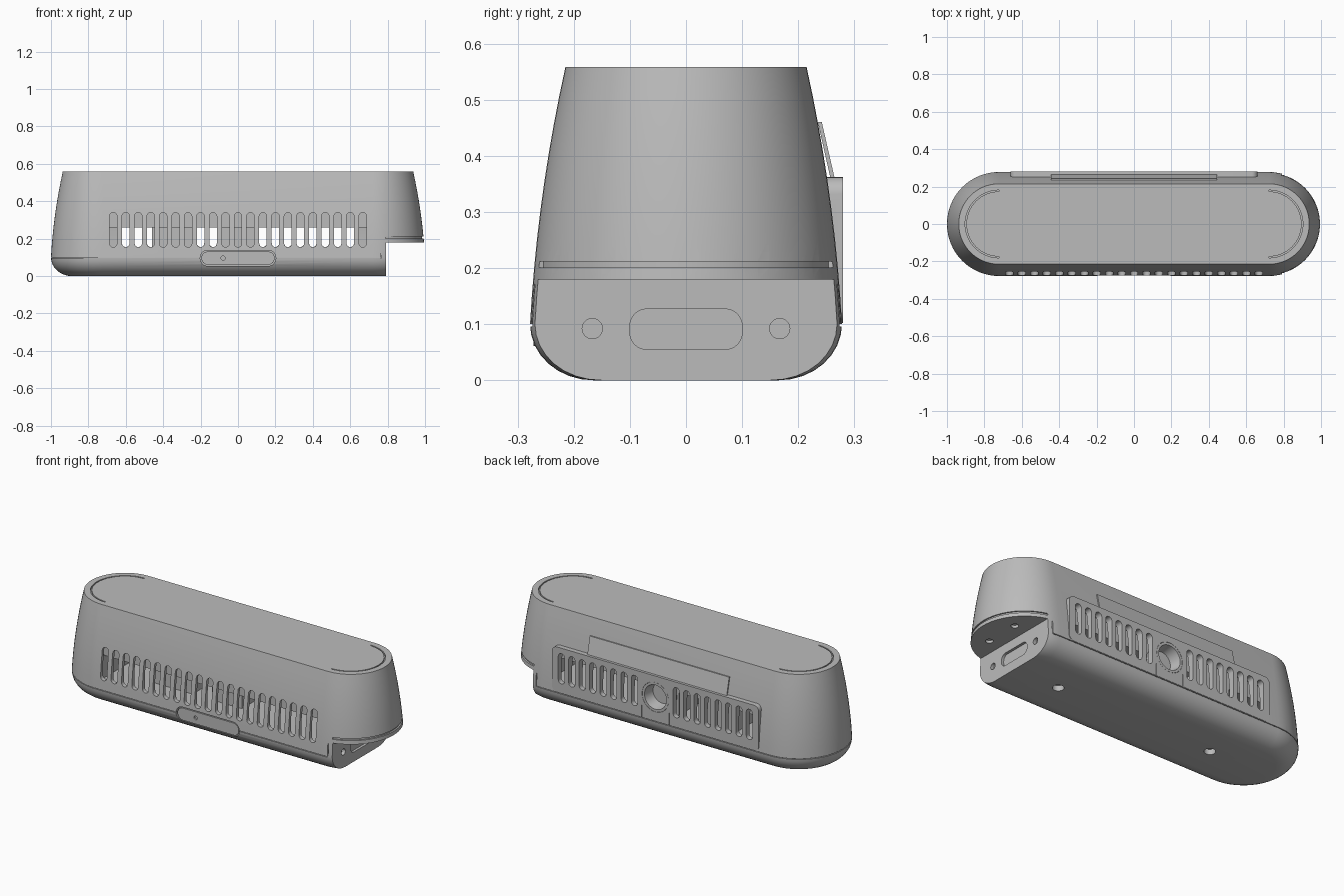
import bpy, bmesh, math

cube = bpy.data.objects.get("Cube")
if cube:
    bpy.data.objects.remove(cube)

HALF = 0.722   # half length of the straight sides
SIDE = 0.278   # largest end radius

grey = bpy.data.materials.new("plain_grey")
grey.use_nodes = True
COLOUR = (0.5, 0.5, 0.5, 1)
grey.diffuse_color = COLOUR
grey.node_tree.nodes["Principled BSDF"].inputs["Base Color"].default_value = COLOUR


def make(name, bm):
    bmesh.ops.recalc_face_normals(bm, faces=bm.faces)
    mesh = bpy.data.meshes.new(name)
    bm.to_mesh(mesh)
    bm.free()
    mesh.materials.append(grey)
    obj = bpy.data.objects.new(name, mesh)
    bpy.context.collection.objects.link(obj)
    return obj


def prism(bm, w, h, corner, centre, start, end, axis, steps=8):
    """Rounded rectangle extruded along an axis."""
    place = {"x": lambda u, v, d: (d, u, v), "y": lambda u, v, d: (u, d, v),
             "z": lambda u, v, d: (u, v, d)}[axis]
    outline = []
    for q, (sx, sy) in enumerate([(1, 1), (-1, 1), (-1, -1), (1, -1)]):
        for i in range(steps + 1 if corner else 1):
            a = math.pi / 2 * (q + i / steps)
            p = (centre[0] + sx * (w / 2 - corner) + corner * math.cos(a),
                 centre[1] + sy * (h / 2 - corner) + corner * math.sin(a))
            if not outline or math.dist(p, outline[-1]) > 1e-5:
                outline.append(p)
    if math.dist(outline[0], outline[-1]) < 1e-5:
        outline.pop()
    extrude(bm, outline, start, end, place)


def extrude(bm, outline, start, end, place):
    a = [bm.verts.new(place(u, v, start)) for u, v in outline]
    b = [bm.verts.new(place(u, v, end)) for u, v in outline]
    n = len(a)
    bm.faces.new(a)
    bm.faces.new(b[::-1])
    for i in range(n):
        bm.faces.new((a[i], b[i], b[(i + 1) % n], a[(i + 1) % n]))


def stadium(steps=32, half=HALF):
    """Pairs of (centre x, angle) round a stadium."""
    path = [(half, math.pi * (i / steps - 0.5)) for i in range(steps + 1)]
    path += [(-half, math.pi * (i / steps + 0.5)) for i in range(steps + 1)]
    return path


def loft(bm, path, profile, closed_path=True, closed_profile=False):
    """Sweep a (radius, z) profile round a path and cap the open ends."""
    rows = [[bm.verts.new((cx + r * math.cos(a), r * math.sin(a), z))
             for cx, a in path] for r, z in profile]
    n, m = len(path), len(profile)
    for j in range(m if closed_profile else m - 1):
        for i in range(n if closed_path else n - 1):
            k, l = (i + 1) % n, (j + 1) % m
            bm.faces.new((rows[j][i], rows[j][k], rows[l][k], rows[l][i]))
    if not closed_profile:
        bm.faces.new(rows[0])
        bm.faces.new(rows[-1])
    elif not closed_path:
        bm.faces.new([row[0] for row in rows])
        bm.faces.new([row[-1] for row in rows])


def groove(bm, path, r0, r1, z0, z1):
    loft(bm, path, [(r0, z0), (r1, z0), (r1, z1), (r0, z1)], False, True)


def combine(target, bm, operation="DIFFERENCE"):
    cutter = make("cutter", bm)
    cutter.hide_render = True
    mod = target.modifiers.new("combine", "BOOLEAN")
    mod.object, mod.operation, mod.solver = cutter, operation, "EXACT"
    bpy.context.view_layer.update()
    graph = bpy.context.evaluated_depsgraph_get()
    mesh = bpy.data.meshes.new_from_object(target.evaluated_get(graph))
    target.modifiers.clear()
    target.data = mesh
    bpy.data.objects.remove(cutter)


# Housing: rounded base running into a gently tapering stadium
profile = [(SIDE - 0.113 + 0.113 * math.sin(t), 0.1 - 0.1 * math.cos(t))
           for t in (math.pi / 2 * i / 8 for i in range(9))]
for i in range(1, 10):
    t = i / 9
    profile.append((SIDE - 0.025 * t - 0.038 * t * t, 0.1 + 0.458 * t))
bm = bmesh.new()
loft(bm, stadium(), profile)
housing = make("housing", bm)

# Flat raised pad on the back
bm = bmesh.new()
prism(bm, 1.32, 0.26, 0.03, (0, 0.232), 0.15, 0.2795, "y")
combine(housing, bm, "UNION")

# Hollow inside and the step under the right end
bm = bmesh.new()
section = [(0.25, 0.13), (0.25, 0.24), (0.236, 0.35), (0.2, 0.35), (0.2, 0.26)]
section += [(-y, z) for y, z in reversed(section)]
extrude(bm, section, -0.715, 0.715, lambda u, v, d: (d, u, v))
prism(bm, 1, 0.38, 0, (0, -0.01), 0.79, 1.2, "x")
combine(housing, bm)

# Vent slots, screw holes, port and lid groove
PITCH = 0.0667
bm = bmesh.new()
for k in range(-10, 11):
    prism(bm, 0.04, 0.185, 0.02, (k * PITCH, 0.247), -0.4, -0.22, "y", 5)
    if 2 <= abs(k) <= 9:
        prism(bm, 0.04, 0.175, 0.02, (k * PITCH, 0.243), 0.225, 0.4, "y", 5)
for s in (-1, 1):
    prism(bm, 0.06, 0.06, 0.03, (s * 0.5, 0), -0.1, 0.03, "z")
    prism(bm, 0.04, 0.04, 0.02, (0.87, s * 0.1), 0.1, 0.195, "z")
    prism(bm, 0.036, 0.036, 0.018, (s * 0.167, 0.092), 0.77, 0.85, "x")
    arc = [(s * HALF, a) for c, a in stadium() if c * s > 0]
    groove(bm, arc, 0.174, 0.181, 0.546, 0.6)
prism(bm, 0.2, 0.072, 0.03, (0, 0.091), 0.775, 0.85, "x")
combine(housing, bm)

# Seams between base, cover and end cap
bm = bmesh.new()
half_turn = math.pi / 2
seam = [(0.765, half_turn)] + stadium()[33:] + [(0.765, -half_turn)]
groove(bm, seam, 0.27, 0.3, 0.096, 0.1)
limit = math.acos((0.79 - HALF) / SIDE)
end_arc = [(HALF, limit * (i / 16 - 1)) for i in range(33)]
groove(bm, end_arc, 0.262, 0.3, 0.201, 0.212)
combine(housing, bm)
bm = bmesh.new()
for s in (-1, 1):
    prism(bm, 0.005, 0.076, 0, (0.765, 0.134), s * 0.265, s * 0.3, "y")
    prism(bm, 0.004, 0.07, 0, (s * 0.088, 0.137), 0.272, 0.3, "y")
combine(housing, bm)

# Recesses for the button and the round socket
bm = bmesh.new()
prism(bm, 0.404, 0.084, 0.04, (0, 0.096), -0.4, -0.255, "y")
prism(bm, 0.17, 0.17, 0.085, (0, 0.24), 0.2, 0.4, "y", 12)
combine(housing, bm)

# Button with its pinhole
bm = bmesh.new()
prism(bm, 0.39, 0.07, 0.033, (0, 0.096), -0.272, -0.25, "y")
button = make("front_button", bm)
bm = bmesh.new()
prism(bm, 0.022, 0.022, 0.011, (-0.08, 0.096), -0.3, -0.262, "y")
combine(button, bm)

# Socket ring with a shallow conical well
bm = bmesh.new()
loft(bm, stadium(24, 0), [(0.084, 0.19), (0.084, 0.279), (0.07, 0.279), (0.06, 0.215)])
bmesh.ops.remove_doubles(bm, verts=bm.verts, dist=1e-5)
for v in bm.verts:
    v.co = (v.co.x, v.co.z, v.co.y + 0.24)
socket = make("back_socket", bm)

# Inner modules behind the vents
for name, x, w in (("inner_module", 0, 0.19), ("inner_board", -0.34, 0.24)):
    bm = bmesh.new()
    prism(bm, w, 0.14, 0, (x, 0.195), -0.1, 0.2, "y")
    make(name, bm)

# Thin label plate lying on the slope above the pad
bm = bmesh.new()
plate = [(0.235, 0.46), (0.242, 0.46), (0.2645, 0.362), (0.257, 0.362)]
extrude(bm, plate, -0.445, 0.445, lambda u, v, d: (d, u, v))
make("back_plate", bm)

# Smooth curves with crisp edges
for obj in bpy.context.collection.objects:
    if obj.type == "MESH":
        obj.data.shade_smooth()
        obj.data.set_sharp_from_angle(angle=math.radians(30))
